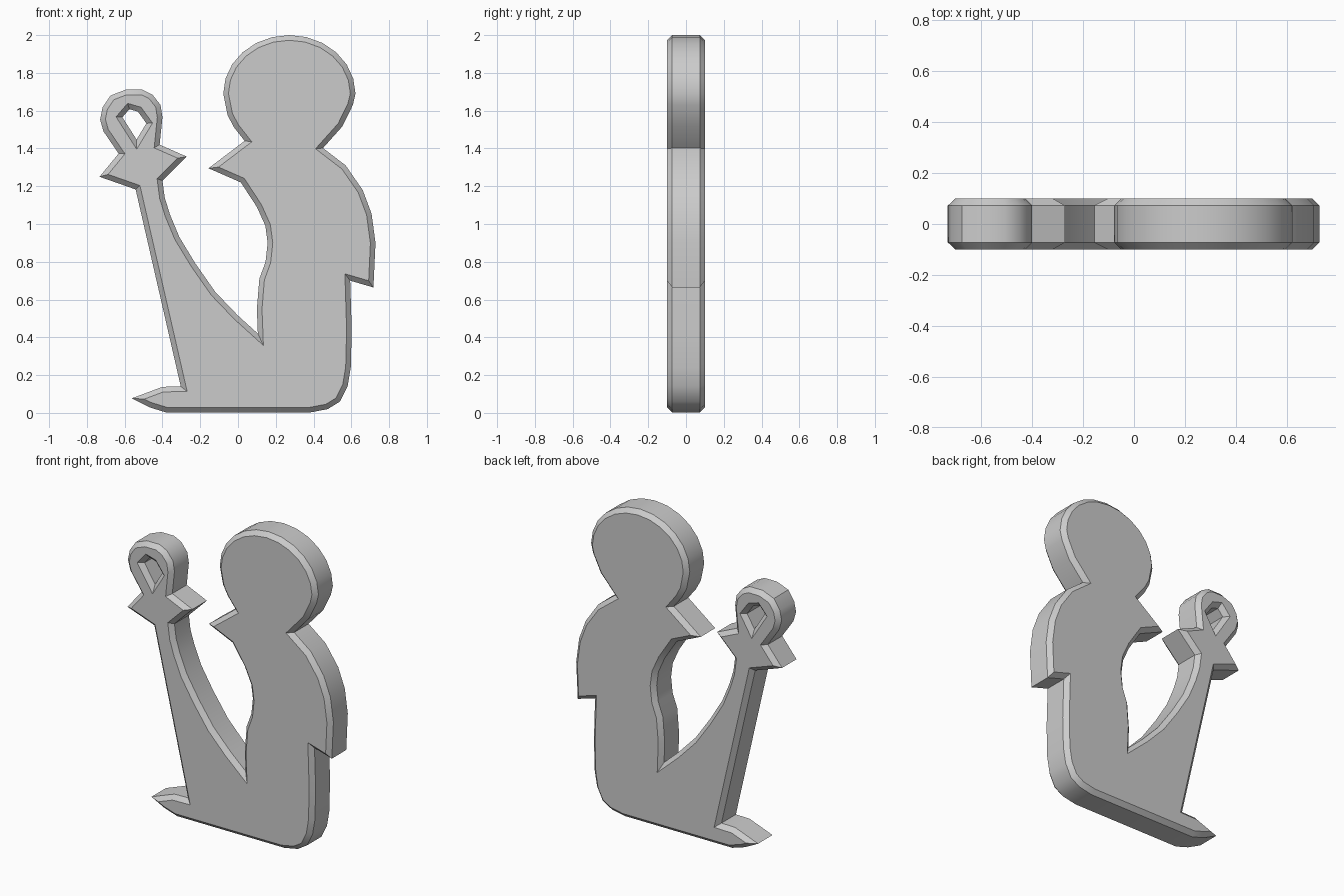
import bpy
from math import sin, cos, pi

if "Cube" in bpy.data.objects:
    bpy.data.objects.remove(bpy.data.objects["Cube"])

BEVEL = 0.027
HALF_DEPTH = 0.1


def arc(cx, cz, rx, rz, steps):
    return [(cx + rx * cos(pi * i / steps), cz + rz * sin(pi * i / steps))
            for i in range(steps + 1)]


# sole, seat and lower back
lower_body = [(-.563, .077), (-.47, .03), (-.38, .002), (.38, .002), (.475, .02),
              (.54, .06), (.58, .14), (.597, .24), (.602, .44), (.594, .70)]
# jacket tail, back and nape
back = [(.717, .664), (.728, .90), (.707, 1.055), (.66, 1.18), (.57, 1.31),
        (.45, 1.402), (.553, 1.517), (.608, 1.63)]
# round head
head = arc(.272, 1.69, .35, .31, 12)
# neck, collar point and chest
chest = [(-.055, 1.575), (-.02, 1.51), (.035, 1.44), (-.156, 1.295), (.015, 1.22),
         (.10, 1.09), (.145, .99), (.157, .90), (.146, .80), (.113, .71),
         (.10, .55), (.105, .42)]
# curved front of the raised limb
limb = [(.00, .515), (-.12, .64), (-.225, .79), (-.31, .93), (-.36, 1.05),
        (-.388, 1.14), (-.40, 1.23)]
# cuff and ring at the top
ring = [(-.272, 1.357), (-.415, 1.42), (-.40, 1.565), (-.41, 1.63), (-.453, 1.685),
        (-.505, 1.711), (-.595, 1.711), (-.675, 1.68), (-.717, 1.617),
        (-.73, 1.553), (-.712, 1.49), (-.632, 1.373), (-.733, 1.25), (-.542, 1.183)]
# top of the foot
foot = [(-.303, .14), (-.40, .138)]
# hole through the ring
hole = [(-.575, 1.608), (-.612, 1.565), (-.537, 1.447), (-.485, 1.533), (-.53, 1.595)]

curve = bpy.data.curves.new("seated_figure", 'CURVE')
curve.dimensions = '2D'
curve.fill_mode = 'BOTH'
curve.extrude = HALF_DEPTH - BEVEL
curve.bevel_depth = BEVEL
curve.bevel_resolution = 0
curve.offset = -BEVEL
for pts in (lower_body + back + head + chest + limb + ring + foot, hole):
    spline = curve.splines.new('POLY')
    spline.points.add(len(pts) - 1)
    for p, (x, z) in zip(spline.points, pts):
        p.co = (x, z, 0, 1)
    spline.use_cyclic_u = True

# stand the plate upright and turn it into a mesh
figure = bpy.data.objects.new("seated_figure", curve)
bpy.context.collection.objects.link(figure)
figure.rotation_euler.x = pi / 2
bpy.context.view_layer.objects.active = figure
figure.select_set(True)
bpy.ops.object.convert(target='MESH')
bpy.ops.object.transform_apply(rotation=True)
bpy.ops.object.mode_set(mode='EDIT')
bpy.ops.mesh.select_all(action='SELECT')
bpy.ops.mesh.remove_doubles(threshold=0.0001)
bpy.ops.mesh.normals_make_consistent(inside=False)
bpy.ops.object.mode_set(mode='OBJECT')
bpy.ops.object.shade_smooth_by_angle(angle=0.6)
